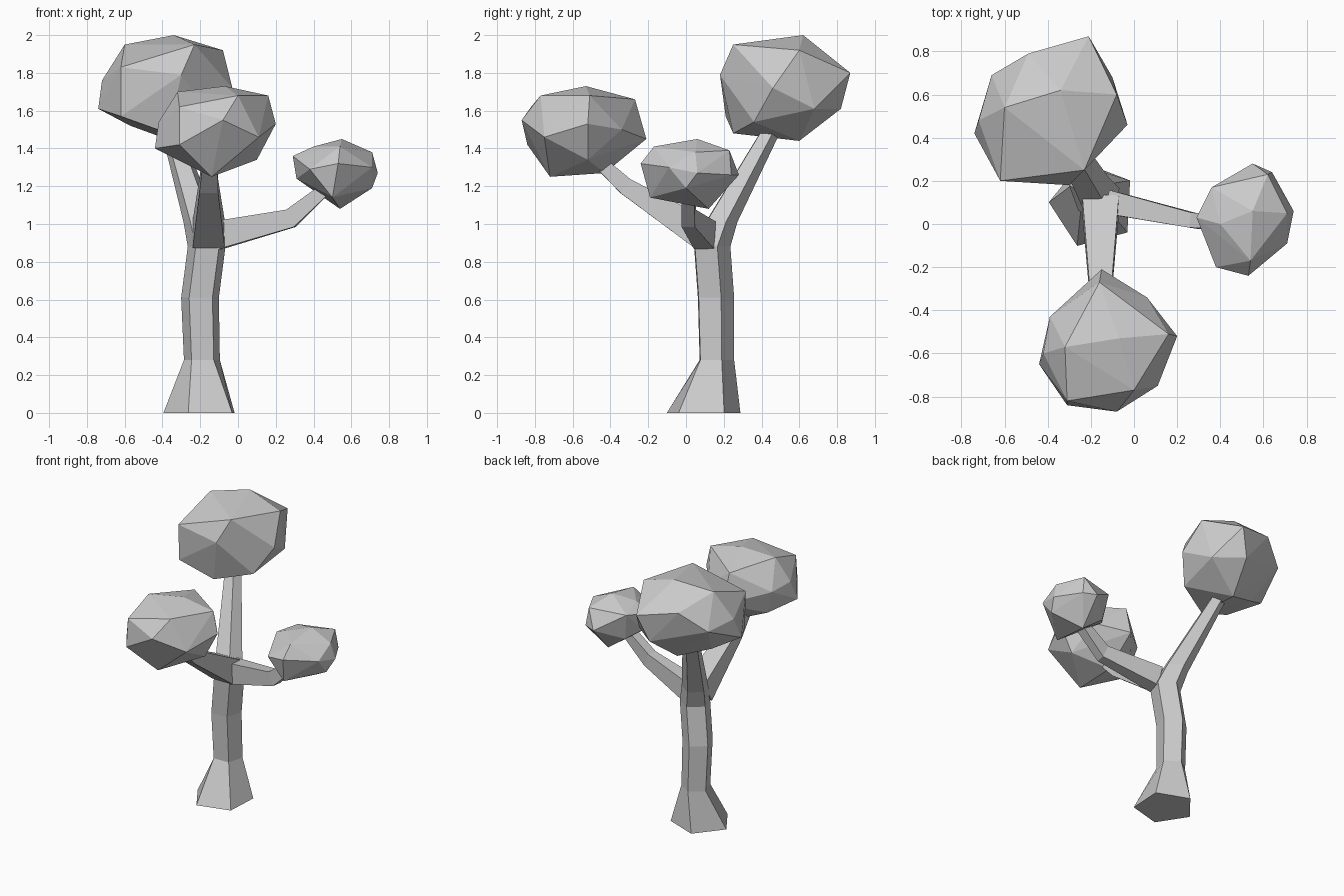
import bpy, bmesh
from math import cos, sin, radians
from mathutils import Vector


def finish(bm, name):
    bmesh.ops.recalc_face_normals(bm, faces=bm.faces)
    me = bpy.data.meshes.new(name)
    bm.to_mesh(me)
    bm.free()
    ob = bpy.data.objects.new(name, me)
    bpy.context.collection.objects.link(ob)
    return ob


def loft(name, rings):
    """Join matching rings of points with quads and cap both ends."""
    bm = bmesh.new()
    vs = [[bm.verts.new(p) for p in r] for r in rings]
    n = len(vs[0])
    for a, b in zip(vs, vs[1:]):
        for i in range(n):
            j = (i + 1) % n
            bm.faces.new((a[i], a[j], b[j], b[i]))
    bm.faces.new(vs[0])
    bm.faces.new(vs[-1])
    return finish(bm, name)


def pentagon(x, y, z, r, phase):
    angles = [radians(phase + 72 * i) for i in range(5)]
    return [(x + r * cos(a), y + r * sin(a), z) for a in angles]


def branch(name, path):
    """Four-sided limb; path holds (centre, half width, half height)."""
    pts = [Vector(p[0]) for p in path]
    rings = []
    for i, (c, w, h) in enumerate(path):
        d = pts[min(i + 1, len(pts) - 1)] - pts[max(i - 1, 0)]
        side = d.cross(Vector((0, 0, 1))).normalized()
        up = side.cross(d).normalized()
        rings.append([pts[i] + side * w * s + up * h * t
                      for s, t in ((-1, -1), (1, -1), (1, 1), (-1, 1))])
    return loft(name, rings)


def foliage(name, upper, waist, lower):
    """Faceted clump: convex hull around its key corners."""
    bm = bmesh.new()
    for p in upper + waist + lower:
        bm.verts.new(p)
    res = bmesh.ops.convex_hull(bm, input=bm.verts)
    loose = [v for v in bm.verts if not v.link_faces]
    bmesh.ops.delete(bm, geom=loose, context='VERTS')
    return finish(bm, name)


# Trunk, flared at the foot and running on into the back limb
loft("trunk", [
    pentagon(-0.19, 0.09, 0.00, 0.205, 33),
    pentagon(-0.19, 0.155, 0.28, 0.10, 20),
    pentagon(-0.20, 0.15, 0.61, 0.105, 20),
    pentagon(-0.165, 0.13, 0.88, 0.105, 20),
    pentagon(-0.20, 0.18, 1.01, 0.092, 20),
    pentagon(-0.36, 0.46, 1.52, 0.055, 20),
])

# Side limbs
branch("front_branch", [((-0.155, 0.09, 0.945), 0.085, 0.085),
                        ((-0.155, -0.32, 1.20), 0.05, 0.045),
                        ((-0.15, -0.45, 1.32), 0.04, 0.035)])
branch("right_branch", [((-0.11, 0.10, 0.94), 0.055, 0.075),
                        ((0.28, 0.015, 1.03), 0.035, 0.05),
                        ((0.48, 0.01, 1.20), 0.035, 0.03)])

# Foliage clumps
foliage("back_foliage",
        [(-0.34, 0.62, 2.0), (-0.60, 0.54, 1.95), (-0.23, 0.25, 1.95),
         (-0.08, 0.60, 1.92), (-0.49, 0.79, 1.86)],
        [(-0.21, 0.87, 1.80), (-0.66, 0.69, 1.73), (-0.72, 0.48, 1.76),
         (-0.62, 0.20, 1.83), (-0.30, 0.18, 1.79), (-0.03, 0.46, 1.72)],
        [(-0.74, 0.42, 1.61), (-0.62, 0.21, 1.57), (-0.10, 0.68, 1.61),
         (-0.28, 0.82, 1.61), (-0.35, 0.60, 1.44), (-0.57, 0.52, 1.52),
         (-0.37, 0.25, 1.48), (-0.13, 0.36, 1.54)])
foliage("front_foliage",
        [(-0.07, -0.53, 1.73), (-0.32, -0.57, 1.70), (0.16, -0.51, 1.68),
         (-0.16, -0.27, 1.66), (0.0, -0.77, 1.68), (-0.31, -0.82, 1.62)],
        [(-0.42, -0.60, 1.54), (-0.39, -0.43, 1.52), (-0.15, -0.21, 1.45),
         (0.06, -0.34, 1.50), (0.20, -0.52, 1.53), (0.11, -0.75, 1.46),
         (-0.08, -0.87, 1.55)],
        [(-0.31, -0.84, 1.42), (-0.44, -0.65, 1.40), (-0.14, -0.72, 1.25),
         (-0.15, -0.43, 1.27), (0.10, -0.52, 1.34), (-0.34, -0.45, 1.35)])
foliage("right_foliage",
        [(0.55, 0.06, 1.45), (0.40, 0.0, 1.41), (0.54, -0.17, 1.41),
         (0.62, 0.23, 1.39), (0.71, 0.05, 1.38), (0.36, 0.17, 1.38)],
        [(0.29, 0.03, 1.36), (0.38, -0.20, 1.29), (0.53, -0.24, 1.32),
         (0.71, -0.09, 1.30), (0.74, 0.06, 1.27), (0.64, 0.24, 1.26),
         (0.55, 0.28, 1.26)],
        [(0.31, 0.04, 1.24), (0.54, 0.12, 1.08), (0.50, -0.19, 1.14),
         (0.71, 0.0, 1.19), (0.39, 0.14, 1.19)])
